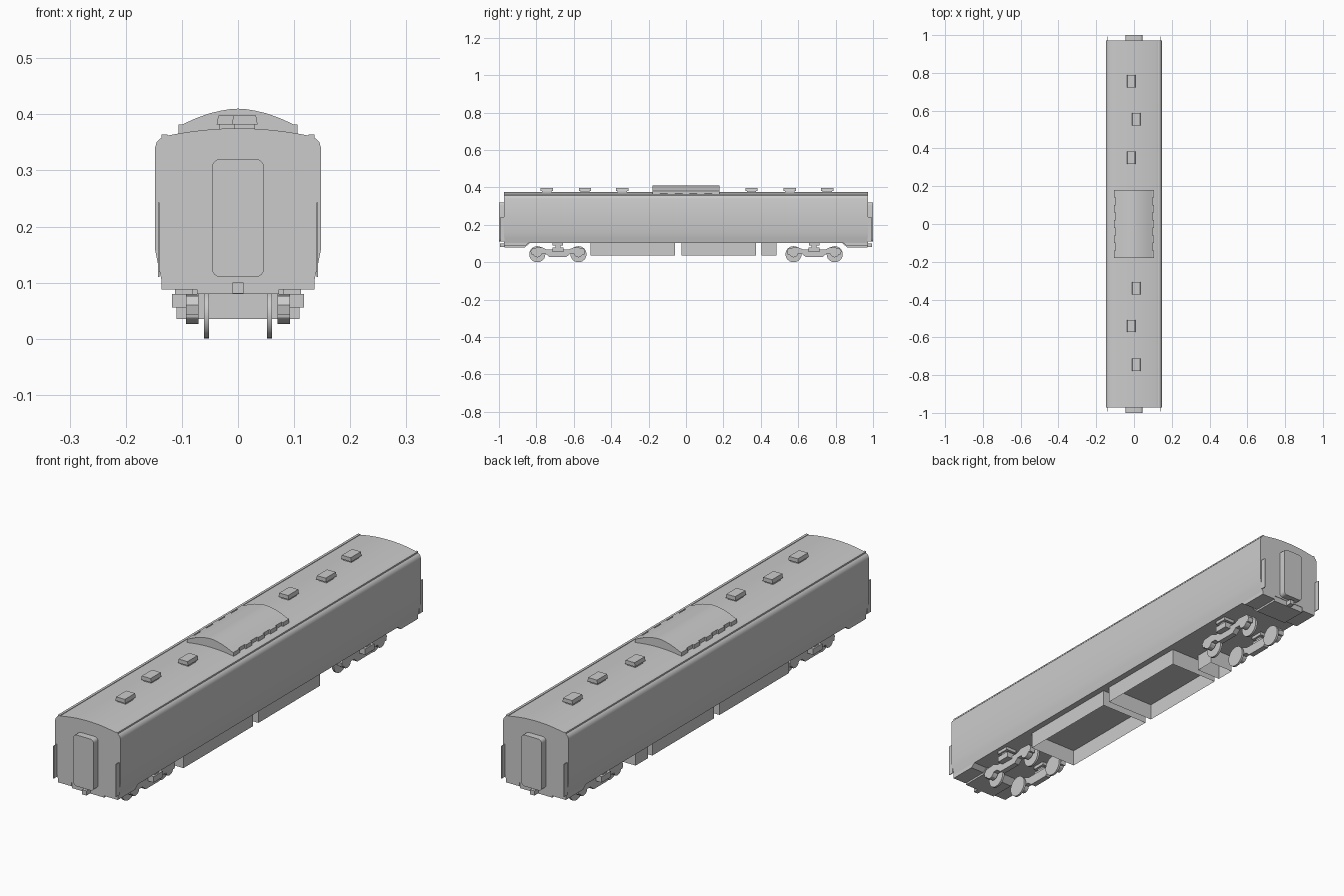
import bpy, bmesh, math

if "Cube" in bpy.data.objects:
    bpy.data.objects.remove(bpy.data.objects["Cube"])


def mesh_object(name, bm, smooth=False):
    bmesh.ops.recalc_face_normals(bm, faces=bm.faces)
    me = bpy.data.meshes.new(name)
    bm.to_mesh(me)
    bm.free()
    ob = bpy.data.objects.new(name, me)
    bpy.context.collection.objects.link(ob)
    if smooth:
        bpy.ops.object.select_all(action='DESELECT')
        ob.select_set(True)
        bpy.context.view_layer.objects.active = ob
        bpy.ops.object.shade_smooth_by_angle(angle=math.radians(30))
    return ob


def prism(name, pts, a, b, axis='y', smooth=False, caps=True):
    """Extrude a 2D outline from a to b: axis y uses (x,z), x uses (y,z), z uses (x,y)."""
    place = {'y': lambda p, t: (p[0], t, p[1]),
             'x': lambda p, t: (t, p[0], p[1]),
             'z': lambda p, t: (p[0], p[1], t)}[axis]
    bm = bmesh.new()
    lo = [bm.verts.new(place(p, a)) for p in pts]
    hi = [bm.verts.new(place(p, b)) for p in pts]
    n = len(pts)
    for i in range(n):
        j = (i + 1) % n
        bm.faces.new((lo[i], lo[j], hi[j], hi[i]))
    if caps:
        bm.faces.new(lo)
        bm.faces.new(hi)
    return mesh_object(name, bm, smooth)


def rect(u0, u1, v0, v1):
    return [(u0, v0), (u1, v0), (u1, v1), (u0, v1)]


def box(name, x0, x1, y0, y1, z0, z1):
    return prism(name, rect(x0, x1, y0, y1), z0, z1, 'z')


def arc(cx, cz, r, a0, a1, n):
    return [(cx + r * math.cos(math.radians(a0 + (a1 - a0) * i / n)),
             cz + r * math.sin(math.radians(a0 + (a1 - a0) * i / n))) for i in range(n + 1)]


def symmetric(half):
    """Mirror a right-hand outline (bottom to top) to the left."""
    return half + [(-x, z) for x, z in reversed(half) if x > 0]


def round_rect(w, z0, z1, r):
    half = arc(w - r, z0 + r, r, -90, 0, 4) + arc(w - r, z1 - r, r, 0, 90, 4)
    return symmetric(half)


# Car body with tumblehome sides and arched roof
roof = [(0.13 * (1 - i / 8), 0.375 - 0.014 * (1 - i / 8) ** 2) for i in range(9)]
shell = symmetric([(0.136, 0.103), (0.142, 0.13), (0.148, 0.16), (0.148, 0.34),
                   (0.145, 0.35), (0.138, 0.357)] + roof)
prism("car_body", shell, -0.972, 0.972, smooth=True)

# Rain gutters
for s in (-1, 1):
    box("rain_gutter", s * 0.126, s * 0.136, -0.972, 0.972, 0.356, 0.364)

# Roof air conditioner cover with side lugs
cover = symmetric([(0.099, 0.36), (0.099, 0.382), (0.075, 0.393), (0.05, 0.402),
                   (0.03, 0.4065), (0.015, 0.409), (0, 0.410)])
prism("roof_cooling_unit", cover, -0.18, 0.18, smooth=True)
for s in (-1, 1):
    for y in (-0.16, -0.08, 0, 0.08, 0.16):
        box("cooling_unit_lug", s * 0.095, s * 0.106, y - 0.02, y + 0.02, 0.362, 0.382)

# Roof ventilators, staggered about the centre line
for y, x in ((0.755, -0.015), (0.555, 0.012), (0.35, -0.015),
             (-0.34, 0.012), (-0.54, -0.015), (-0.745, 0.012)):
    box("ventilator_base", x - 0.018, x + 0.018, y - 0.025, y + 0.025, 0.37, 0.387)
    cap = [(x - 0.023, 0.382), (x + 0.023, 0.382), (x + 0.02, 0.398), (x - 0.02, 0.398)]
    prism("ventilator_cap", cap, y - 0.033, y + 0.033)

# End fittings: gangway, coupler, gap plates, buffer beam and steps
for e in (-1, 1):
    prism("gangway", round_rect(0.046, 0.11, 0.32, 0.014), e * 0.97, e * 1.0, smooth=True)
    box("coupler", -0.01, 0.01, e * 0.9, e * 0.995, 0.081, 0.1)
    prism("end_underframe", [(e * 0.97, 0.104), (e * 0.97, 0.08), (e * 0.86, 0.08), (e * 0.835, 0.104)],
          -0.073, 0.073, 'x')
    for s in (-1, 1):
        box("gap_plate", s * 0.1395, s * 0.1425, e * 0.97, e * 0.993, 0.11, 0.243)
        prism("corner_step", [(e * 0.972, 0.104), (e * 0.972, 0.088), (e * 0.86, 0.088), (e * 0.84, 0.104)],
              s * 0.073, s * 0.136, 'x')

# Underfloor equipment skirts, open at the bottom
for name, x0, x1, y0, y1 in (("long_equipment_box", -0.11, 0.11, -0.51, -0.06),
                             ("middle_equipment_box", -0.11, 0.11, -0.025, 0.375),
                             ("small_equipment_box", -0.11, 0.0, 0.403, 0.483)):
    prism(name, rect(x0, x1, y0, y1), 0.035, 0.104, 'z', caps=False)

# Bogies: thin wheels, dumbbell side frames, axle boxes and bolsters
for c in (-0.685, 0.685):
    for s in (-1, 1):
        for w in (-0.11, 0.11):
            prism("wheel", arc(c + w, 0.043, 0.043, 0, 345, 23), s * 0.052, s * 0.061, 'x', smooth=True)
            prism("axle_box", arc(c + w, 0.05, 0.024, 0, 330, 11), s * 0.07, s * 0.093, 'x', smooth=True)
        half = [(0.045, 0.028), (0.065, 0.045), (0.1, 0.045), (0.142, 0.042),
                (0.146, 0.06), (0.135, 0.076), (0.085, 0.08), (0.06, 0.068), (0, 0.068)]
        frame = [(c + y, z) for y, z in symmetric(half)]
        prism("bogie_side_frame", frame, s * 0.07, s * 0.093, 'x')
        box("spring_seat", s * 0.075, s * 0.118, c - 0.03, c + 0.03, 0.056, 0.08)
        box("bolster_post", s * 0.08, s * 0.112, c - 0.014, c + 0.014, 0.078, 0.092)
        box("bolster_end", s * 0.07, s * 0.12, c - 0.028, c + 0.028, 0.09, 0.104)
